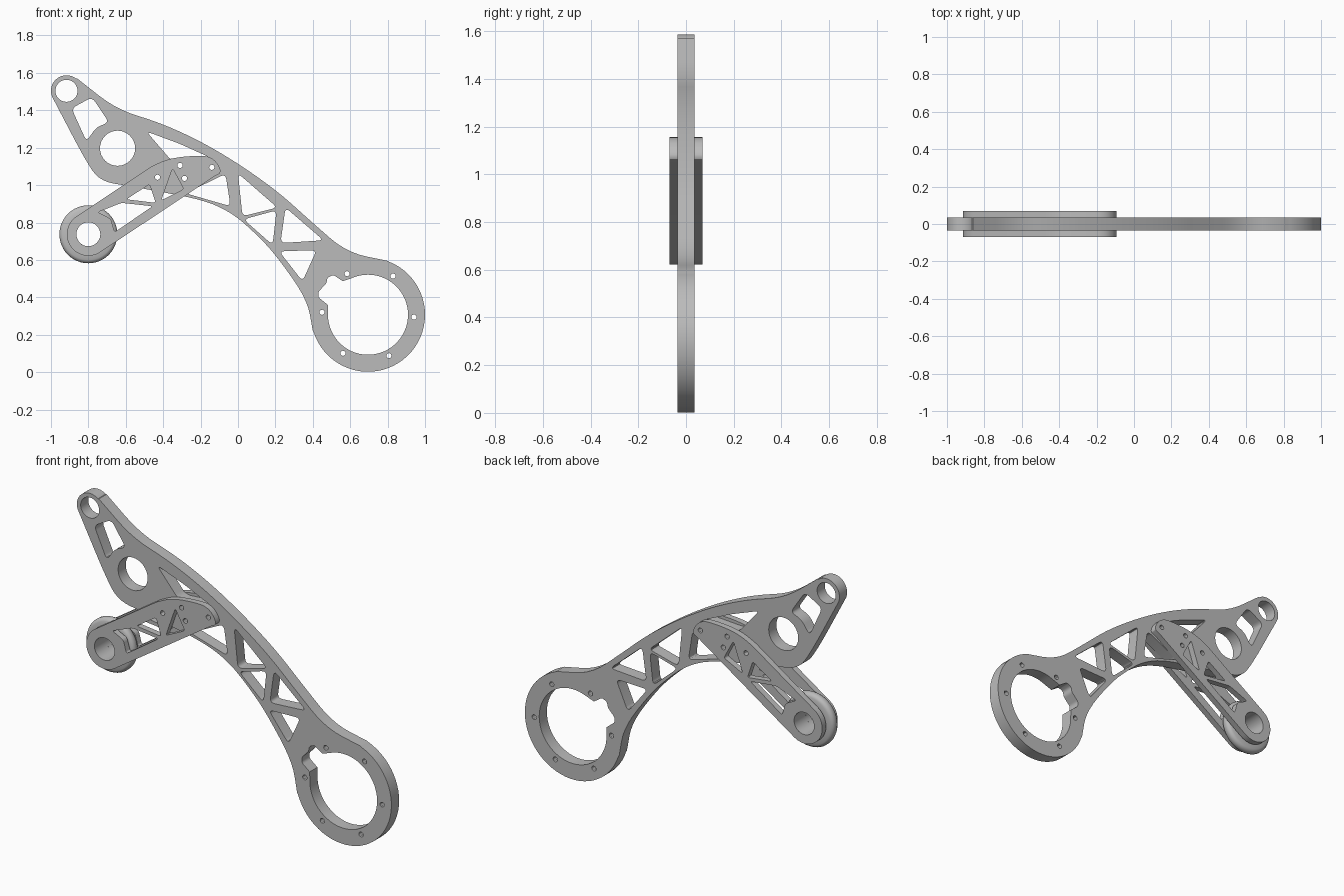
import bpy, bmesh
from math import cos, sin, radians, pi
from mathutils import Vector, Matrix

cube = bpy.data.objects.get("Cube")
if cube:
    bpy.data.objects.remove(cube, do_unlink=True)

# Single bare metal colour
metal = bpy.data.materials.new("grey_metal")
metal.use_nodes = True
grey = (0.5, 0.5, 0.5, 1)
metal.diffuse_color = grey
metal.node_tree.nodes["Principled BSDF"].inputs["Base Color"].default_value = grey


def arc(centre, radius, start, end, steps=24):
    """Points along an arc, angles in degrees."""
    angles = [radians(start + (end - start) * i / steps) for i in range(steps + 1)]
    return [Vector((centre[0] + radius * cos(a), centre[1] + radius * sin(a))) for a in angles]


def circle(centre, radius, steps=32):
    return arc(centre, radius, 0, 360, steps)[:-1]


def soften(points, cut, closed=True, steps=5):
    """Round every corner; a large cut turns the polyline into a smooth curve."""
    points = [Vector(p) for p in points]
    count = len(points)
    result = []
    for i, corner in enumerate(points):
        if not closed and i in (0, count - 1):
            result.append(corner)
            continue
        before = points[i - 1] - corner
        after = points[(i + 1) % count] - corner
        a = corner + before.normalized() * min(cut, before.length * 0.49)
        b = corner + after.normalized() * min(cut, after.length * 0.49)
        for k in range(steps + 1):
            t = k / steps
            result.append(a.lerp(corner, t).lerp(corner.lerp(b, t), t))
    return result


def finish(obj, angle):
    """Apply material and smooth shading."""
    obj.data.materials.clear()
    obj.data.materials.append(metal)
    bpy.ops.object.select_all(action='DESELECT')
    obj.select_set(True)
    bpy.context.view_layer.objects.active = obj
    bpy.ops.object.shade_smooth_by_angle(angle=radians(angle))


def cut_plate(name, outline, holes, thickness, y):
    """Filled profile with holes, standing upright and given thickness."""
    curve = bpy.data.curves.new(name, 'CURVE')
    curve.dimensions = '2D'
    curve.fill_mode = 'BOTH'
    curve.extrude = thickness / 2
    for loop in [outline] + holes:
        spline = curve.splines.new('POLY')
        spline.points.add(len(loop) - 1)
        for point, p in zip(spline.points, loop):
            point.co = (p.x, p.y, 0, 1)
        spline.use_cyclic_u = True
    source = bpy.data.objects.new(name + "_profile", curve)
    bpy.context.collection.objects.link(source)
    graph = bpy.context.evaluated_depsgraph_get()
    mesh = bpy.data.meshes.new_from_object(source.evaluated_get(graph))
    bpy.data.objects.remove(source, do_unlink=True)
    mesh.transform(Matrix.Translation((0, y, 0)) @ Matrix.Rotation(pi / 2, 4, 'X'))
    bm = bmesh.new()
    bm.from_mesh(mesh)
    bmesh.ops.remove_doubles(bm, verts=bm.verts, dist=0.0001)
    bmesh.ops.recalc_face_normals(bm, faces=bm.faces)
    bm.to_mesh(mesh)
    bm.free()
    obj = bpy.data.objects.new(name, mesh)
    bpy.context.collection.objects.link(obj)
    finish(obj, 30)


eye = (-0.917, 1.504)
ring = (0.695, 0.307)
axle = (-0.8, 0.737)
arm_thickness = 0.07
bolt_radius = 0.014
bolts = [(-0.31, 1.105), (-0.14, 1.095), (-0.286, 1.036), (-0.43, 1.042)]
bolt_holes = [circle(b, bolt_radius, 12) for b in bolts]

# Main arm: small eye, curved truss, large motor ring
upper_chord = [(-0.86, 1.57), (-0.65, 1.405), (-0.42, 1.335), (-0.2, 1.235), (0.01, 1.11),
               (0.22, 0.96), (0.38, 0.815), (0.58, 0.64), (0.8, 0.595)]
lower_chord = [(0.4, 0.22), (0.37, 0.39), (0.2, 0.63), (0.09, 0.745), (-0.03, 0.85),
               (-0.18, 0.92), (-0.58, 0.995), (-0.74, 1.02), (-0.82, 1.14), (-0.99, 1.465)]
arm_outline = (arc(eye, 0.083, 208, 52) + soften(upper_chord, 0.12, False)
               + arc(ring, 0.305, 69, -162, 40) + soften(lower_chord, 0.14, False))

# Truss windows
windows = [
    [(-0.89, 1.41), (-0.78, 1.47), (-0.69, 1.335), (-0.757, 1.31), (-0.81, 1.234)],
    [(-0.49, 1.287), (-0.31, 1.22), (-0.14, 1.143), (-0.355, 1.13)],
    [(-0.067, 1.06), (-0.04, 0.887), (-0.28, 0.956)],
    [(0, 1.063), (0.21, 0.88), (0.024, 0.833)],
    [(0.03, 0.817), (0.206, 0.865), (0.185, 0.68)],
    [(0.254, 0.88), (0.457, 0.705), (0.227, 0.69)],
    [(0.22, 0.646), (0.42, 0.652), (0.345, 0.486)],
]
arm_holes = [soften(w, 0.03) for w in windows]

# Ring bore with its connector notch
notch = [(0.48, 0.36), (0.43, 0.4), (0.43, 0.43), (0.473, 0.475), (0.478, 0.505),
         (0.51, 0.52), (0.56, 0.486)]
arm_holes.append(arc(ring, 0.214, 114, -174, 48) + soften(notch, 0.012, False))
arm_holes += [circle(eye, 0.059), circle((-0.644, 1.197), 0.094)]
arm_holes += [circle(p, bolt_radius, 12) for p in arc(ring, 0.246, -3, 297, 5)]
cut_plate("main_arm", arm_outline, arm_holes + bolt_holes, arm_thickness, 0)

# Pair of side plates carrying the roller
plate_top = [(-0.47, 1.095), (-0.39, 1.135), (-0.29, 1.154), (-0.14, 1.158),
             (-0.08, 1.07), (-0.13, 1.045)]
plate_outline = arc(axle, 0.115, -56, -236) + soften(plate_top, 0.06, False)
plate_windows = [
    [(-0.75, 0.855), (-0.623, 0.905), (-0.457, 0.887), (-0.66, 0.748), (-0.68, 0.82)],
    [(-0.596, 0.924), (-0.473, 1.005), (-0.44, 0.905)],
    [(-0.35, 1.09), (-0.29, 0.978), (-0.41, 0.919)],
]
plate_holes = [soften(w, 0.015) for w in plate_windows] + [circle(axle, 0.064)] + bolt_holes
plate_thickness = arm_thickness / 2
for side, name in ((-1, "front_link_plate"), (1, "back_link_plate")):
    offset = side * (arm_thickness + plate_thickness) / 2
    cut_plate(name, plate_outline, plate_holes, plate_thickness, offset)

# Roller: turned profile with hub, web and rounded rim
half = [(0.064, 0.035), (0.1, 0.035), (0.1, 0.027), (0.137, 0.027), (0.149, 0.02), (0.155, 0.008)]
profile = half + [(r, -y) for r, y in reversed(half)]
bm = bmesh.new()
verts = [bm.verts.new((r, y, 0)) for r, y in profile]
edges = [bm.edges.new((v, verts[i - 1])) for i, v in enumerate(verts)]
bmesh.ops.spin(bm, geom=verts + edges, cent=(0, 0, 0), axis=(0, 1, 0),
               angle=2 * pi, steps=48, use_merge=True)
bmesh.ops.remove_doubles(bm, verts=bm.verts, dist=0.0001)
bmesh.ops.recalc_face_normals(bm, faces=bm.faces)
mesh = bpy.data.meshes.new("roller")
bm.to_mesh(mesh)
bm.free()
roller = bpy.data.objects.new("roller", mesh)
roller.location = (axle[0], 0, axle[1])
bpy.context.collection.objects.link(roller)
finish(roller, 40)
